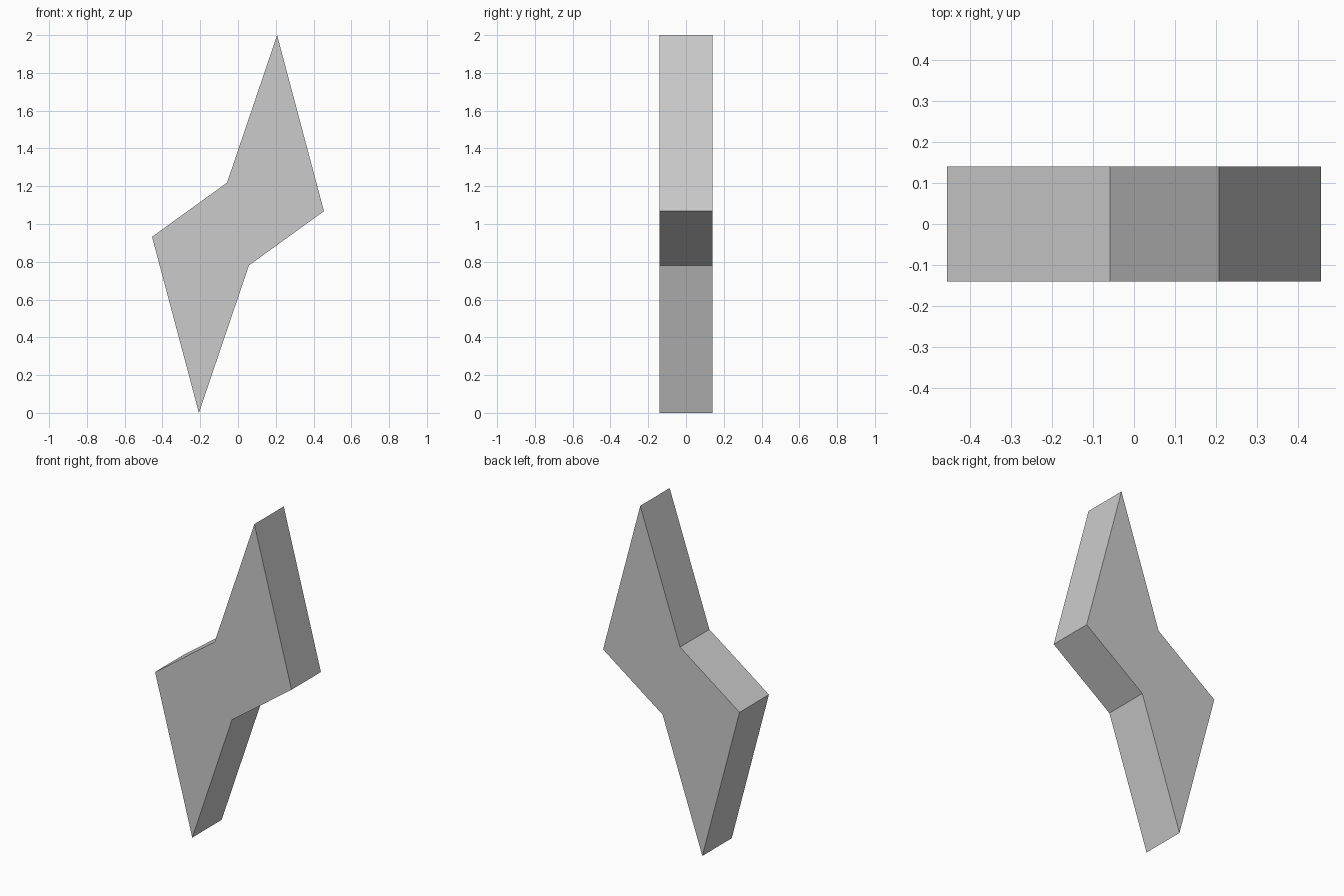
import bpy, bmesh

if "Cube" in bpy.data.objects:
    bpy.data.objects.remove(bpy.data.objects["Cube"])

HALF_DEPTH = 0.14

# Half outline (x, z); the other half is the same turned 180 degrees about (0, 1)
half = [(0.207, 2.0), (-0.058, 1.219), (-0.455, 0.932)]
outline = half + [(-x, 2.0 - z) for x, z in half]

# Flat lightning bolt, extruded front to back
bm = bmesh.new()
front = bm.faces.new([bm.verts.new((x, -HALF_DEPTH, z)) for x, z in outline])
extruded = bmesh.ops.extrude_face_region(bm, geom=[front], use_keep_orig=True)
back_verts = [v for v in extruded["geom"] if isinstance(v, bmesh.types.BMVert)]
bmesh.ops.translate(bm, vec=(0, 2 * HALF_DEPTH, 0), verts=back_verts)
bmesh.ops.recalc_face_normals(bm, faces=bm.faces)

mesh = bpy.data.meshes.new("lightning_bolt")
bm.to_mesh(mesh)
bm.free()

# Single plain grey
grey = bpy.data.materials.new("light grey")
grey.diffuse_color = (0.6, 0.6, 0.6, 1.0)
grey.use_nodes = True
grey.node_tree.nodes["Principled BSDF"].inputs["Base Color"].default_value = grey.diffuse_color
mesh.materials.append(grey)

bolt = bpy.data.objects.new("lightning_bolt", mesh)
bpy.context.collection.objects.link(bolt)
